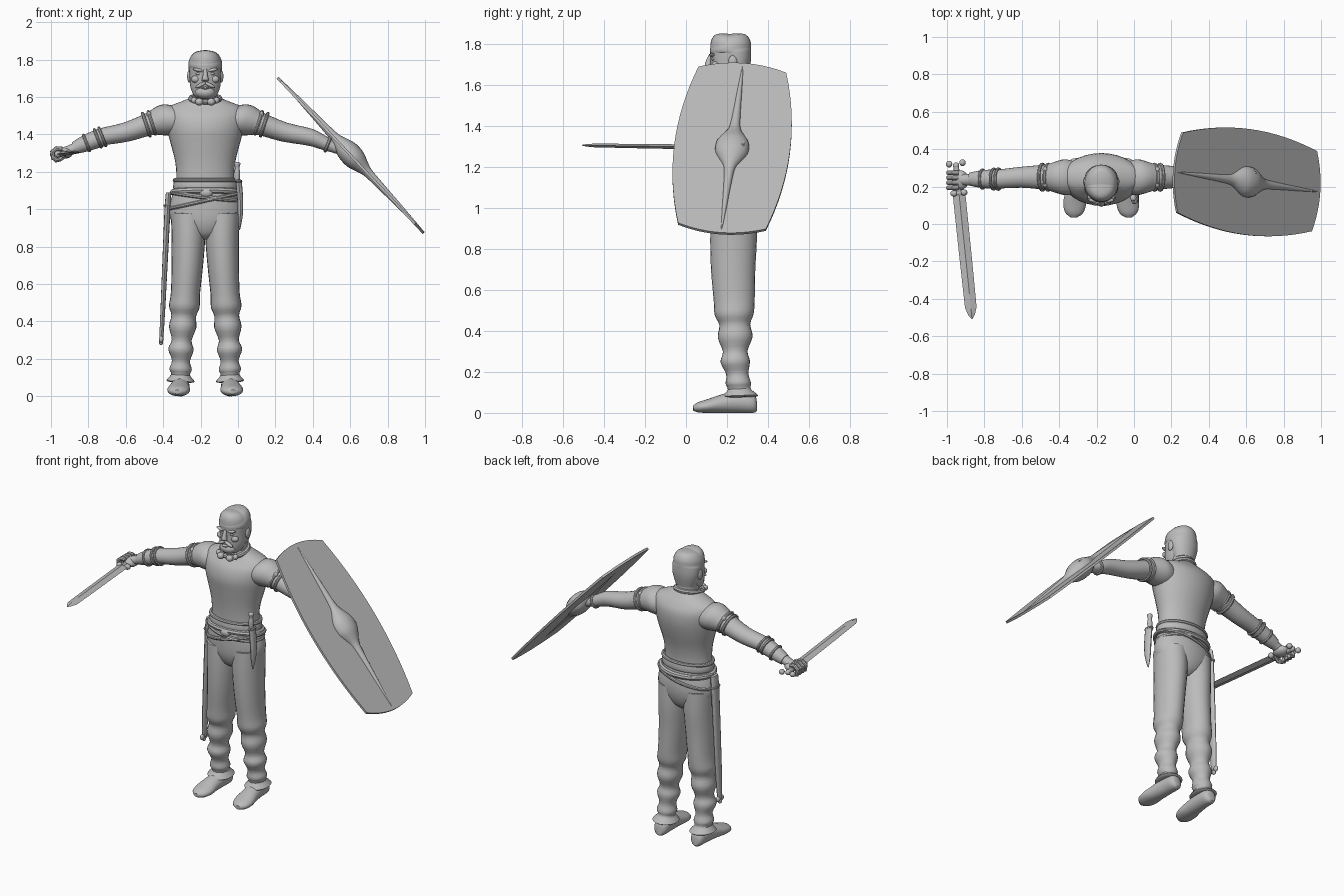
import bpy, bmesh, math
from mathutils import Vector, Matrix

if "Cube" in bpy.data.objects:
    bpy.data.objects.remove(bpy.data.objects["Cube"])

GREY = (0.5, 0.5, 0.5, 1)
grey = bpy.data.materials.new("plain grey")
grey.use_nodes = True
grey.diffuse_color = GREY
grey.node_tree.nodes["Principled BSDF"].inputs["Base Color"].default_value = GREY

CX = -0.175                      # centre line of the body
X, Y, Z = Vector((1, 0, 0)), Vector((0, 1, 0)), Vector((0, 0, 1))


def finish(obj, angle=40):
    bpy.ops.object.select_all(action='DESELECT')
    obj.select_set(True)
    bpy.context.view_layer.objects.active = obj
    if obj.type == 'CURVE':
        bpy.ops.object.convert(target='MESH')
    obj.data.materials.clear()
    obj.data.materials.append(grey)
    bpy.ops.object.shade_smooth_by_angle(angle=math.radians(angle))
    return obj


def mesh_object(name, bm, matrix=None, angle=40):
    bmesh.ops.recalc_face_normals(bm, faces=bm.faces)
    mesh = bpy.data.meshes.new(name)
    bm.to_mesh(mesh)
    bm.free()
    if matrix:
        mesh.transform(matrix)
    obj = bpy.data.objects.new(name, mesh)
    bpy.context.collection.objects.link(obj)
    return finish(obj, angle)


def spline(p, q, r, s, t):
    return 0.5 * (2 * q + (r - p) * t + (2 * p - 5 * q + 4 * r - s) * t * t
                  + (3 * q - p - 3 * r + s) * t ** 3)


def loft(name, rows, ref=X, sides=24, steps=3, matrix=None, angle=40):
    """Skin ellipses along a path; each row is x, y, z, radius on ref, other radius."""
    fine = []
    for i in range(len(rows) - 1):
        four = [rows[max(i - 1, 0)], rows[i], rows[i + 1], rows[min(i + 2, len(rows) - 1)]]
        fine += [[spline(*v, k / steps) for v in zip(*four)] for k in range(steps)]
    fine.append(rows[-1])
    path = (Vector(rows[-1][:3]) - Vector(rows[0][:3])).normalized()
    u = (ref - path * ref.dot(path)).normalized()
    v = path.cross(u)
    turns = [math.tau * k / sides for k in range(sides)]
    bm = bmesh.new()
    rings = [[bm.verts.new(Vector(f[:3]) + u * f[3] * math.cos(t) + v * f[4] * math.sin(t))
              for t in turns] for f in fine]
    for lo, hi in zip(rings, rings[1:]):
        for k in range(sides):
            n = (k + 1) % sides
            bm.faces.new((lo[k], lo[n], hi[n], hi[k]))
    bm.faces.new(rings[0])
    bm.faces.new(rings[-1])
    return mesh_object(name, bm, matrix, angle)


def cord(name, pts, radius, closed=False):
    curve = bpy.data.curves.new(name, 'CURVE')
    curve.dimensions = '3D'
    curve.bevel_depth, curve.bevel_resolution = radius, 2
    curve.use_fill_caps = True
    line = curve.splines.new('POLY')
    line.points.add(len(pts) - 1)
    for point, co in zip(line.points, pts):
        point.co = (*co, 1)
    line.use_cyclic_u = closed
    obj = bpy.data.objects.new(name, curve)
    bpy.context.collection.objects.link(obj)
    return finish(obj)


def ring(name, centre, axis, ref, a, b, radius):
    u = (ref - axis * ref.dot(axis) / axis.length_squared).normalized()
    v = axis.normalized().cross(u)
    turns = [math.tau * k / 28 for k in range(28)]
    pts = [Vector(centre) + u * a * math.cos(t) + v * b * math.sin(t) for t in turns]
    return cord(name, pts, radius, True)


def blob(name, centre, size, turn=None):
    bm = bmesh.new()
    bmesh.ops.create_uvsphere(bm, u_segments=16, v_segments=10, radius=1)
    m = Matrix.Translation(centre) @ (turn or Matrix()) @ Matrix.Diagonal((*size, 1))
    return mesh_object(name, bm, m, 60)


# Torso and neck
loft("tunic", [(CX, y, z, a, b) for z, y, a, b in (
    (1.02, .23, .17, .11), (1.15, .225, .155, .1), (1.25, .228, .16, .108),
    (1.35, .235, .185, .128), (1.43, .238, .205, .14), (1.5, .245, .215, .13),
    (1.545, .25, .2, .1), (1.575, .245, .13, .08), (1.6, .235, .07, .068))], sides=32)
loft("neck", [(CX, .23, z, .066, .068) for z in (1.55, 1.62, 1.68)])
loft("hips", [(CX, y, z, a, b) for z, y, a, b in (
    (.84, .235, .05, .05), (.87, .235, .11, .088), (.93, .235, .178, .112),
    (1, .235, .193, .118), (1.08, .23, .175, .112), (1.13, .226, .155, .1))], sides=32)

# Head
loft("head", [(CX, y, z, a, b) for z, y, a, b in (
    (1.59, .165, .03, .03), (1.605, .175, .058, .053), (1.65, .195, .079, .077),
    (1.7, .209, .083, .093), (1.75, .214, .086, .098), (1.8, .215, .082, .093),
    (1.832, .218, .06, .07), (1.845, .22, .015, .02))], sides=32)
loft("hair", [(CX, y, z, a, b) for z, y, a, b in (
    (1.63, .25, .064, .05), (1.7, .25, .085, .066), (1.755, .235, .09, .083),
    (1.768, .218, .09, .1), (1.8, .218, .086, .097), (1.835, .22, .062, .072),
    (1.848, .22, .015, .02))], sides=32)
loft("nose", [(CX, y, z, a, b) for z, y, a, b in (
    (1.75, .124, .009, .01), (1.715, .112, .013, .015), (1.69, .108, .019, .016),
    (1.682, .116, .012, .008))], sides=12)
blob("chin_beard", (CX, .15, 1.625), (.055, .042, .035))
blob("lower_lip", (CX, .115, 1.648), (.022, .012, .007))
for s, side in ((-1, "right"), (1, "left")):
    tilt = Matrix.Rotation(s * .45, 4, 'Y')
    blob(side + "_moustache", (CX + s * .024, .119, 1.664), (.032, .014, .01), tilt)
    blob(side + "_brow", (CX + s * .037, .128, 1.744), (.031, .013, .009),
         Matrix.Rotation(-s * .2, 4, 'Y'))
    blob(side + "_eye", (CX + s * .036, .133, 1.724), (.015, .01, .007))
    blob(side + "_cheek", (CX + s * .05, .145, 1.695), (.025, .02, .02))
    blob(side + "_ear", (CX + s * .086, .228, 1.71), (.011, .022, .033))

# Neck ring with ball ends
ring("neck_ring", (CX, .215, 1.592), Vector((0, -.2, 1)), X, .078, .088, .014)
for s in (-1, 1):
    blob("neck_ring_ball", (CX + s * .032, .12, 1.574), (.022, .022, .02))
    blob("neck_ring_knob", (CX + s * .06, .138, 1.582), (.016, .017, .017))

# Legs, shoes, arms and arm rings
for s, side in ((-1, "right"), (1, "left")):
    loft(side + "_trouser_leg", [(CX + s * x, y, z, a, b) for z, x, y, a, b in (
        (.98, .09, .232, .095, .11), (.85, .09, .232, .09, .114), (.7, .096, .23, .084, .108),
        (.55, .106, .235, .078, .1), (.48, .112, .235, .082, .095), (.43, .115, .238, .066, .075),
        (.37, .121, .24, .073, .085), (.3, .126, .24, .053, .06), (.25, .13, .24, .068, .072),
        (.19, .13, .25, .048, .054), (.145, .132, .255, .06, .062), (.115, .132, .26, .05, .056),
        (.082, .132, .265, .076, .088), (.074, .132, .262, .05, .06))])
    loft(side + "_shoe", [(CX + s * x, y, z, a, b) for y, x, z, a, b in (
        (.345, .13, .04, .02, .03), (.325, .13, .048, .042, .048), (.25, .132, .053, .048, .053),
        (.17, .138, .044, .054, .044), (.11, .142, .034, .061, .034),
        (.06, .146, .027, .048, .025), (.035, .148, .023, .016, .012))])
    loft(side + "_arm", [(CX + s * x, y, z, a, b) for x, y, z, a, b in (
        (.13, .245, 1.475, .085, .075), (.19, .25, 1.478, .096, .086),
        (.24, .25, 1.472, .085, .08), (.3, .25, 1.455, .068, .061), (.425, .25, 1.412, .056, .052),
        (.56, .24, 1.385, .05, .046), (.635, .24, 1.355, .043, .038),
        (.71, .237, 1.322, .031, .027), (.77, .237, 1.3, .029, .026))], ref=Y)
    along = Vector((s, 0, -.33))
    for off, z in ((.285, 1.462), (.315, 1.452)):
        ring(side + "_upper_arm_ring", (CX + s * off, .25, z), along, Y, .069, .063, .009)
    for y in (.21, .25, .29):
        blob(side + "_arm_ring_stud", (CX + s * .3, y, 1.505), (.013, .015, .016))

# Bracer on the right forearm, ring on the left wrist
loft("bracer", [(CX - x, .24, z, a, a - .003) for x, z, a in (
    (.545, 1.388, .054), (.64, 1.352, .047), (.7, 1.327, .036))], ref=Y)
for off, z, a in ((.55, 1.387, .055), (.575, 1.379, .054), (.635, 1.354, .049)):
    ring("bracer_band", (CX - off, .24, z), Vector((-1, 0, -.4)), Y, a, a - .004, .008)
ring("left_wrist_ring", (CX + .655, .238, 1.346), Vector((1, 0, -.4)), Y, .042, .037, .009)

# Hands gripping along the y direction
for s, side in ((-1, "right"), (1, "left")):
    hx = CX + s * .765
    blob(side + "_palm", (hx - s * .012, .235, 1.3), (.045, .052, .03))
    for k in range(4):
        y = .193 + k * .027
        curl = ((0, .024), (.03, .027), (.053, .008), (.048, -.025), (.018, -.034))
        cord(side + "_finger", [(hx + s * dx, y, 1.298 + dz) for dx, dz in curl], .0125)
    cord(side + "_thumb", [(hx - s * .02, .19, 1.29), (hx + s * .012, .178, 1.268),
                           (hx + s * .035, .2, 1.262)], .013)

# Sword
grip, tip = Vector((-.95, .3, 1.293)), Vector((-.866, -.508, 1.305))
aim = (tip - grip).normalized()
cross = aim.cross(Z).normalized()


def on_sword(t, a, b):
    return (*(grip + aim * t), a, b)


loft("sword_blade", [on_sword(t, a, b) for t, a, b in (
    (.13, .034, .012), (.5, .033, .011), (.75, .031, .009), (.79, .018, .006),
    (.812, .002, .002))], sides=4, steps=1, angle=20)
loft("sword_grip", [on_sword(t, .015, .015) for t in (-.02, .07, .15)])
for k in (-1, 0, 1):
    blob("pommel_lobe", grip + cross * k * .036 - aim * .012 * (1 + abs(k)), (.017, .018, .017))
    blob("guard_lobe", grip + aim * .135 + cross * k * .026, (.02, .017, .018))

# Shield, built flat and then leaned on the left hand
up = Vector((-.685, .095, .728)).normalized()
face = Vector((.728, 0, .685)).normalized()
lean = Matrix((up.cross(face), up, face)).transposed().to_4x4()
lean.translation = Vector((.602, .225, 1.288))
HALF, END = .525, .215
steps = [k / 8 - 1 for k in range(16)]
side_pts = [(END + .068 * (1 - t * t), HALF * t) for t in steps]
end_pts = [(-END * t, HALF + .045 * (1 - t * t)) for t in steps]
half_rim = side_pts + end_pts
bm = bmesh.new()
plate = bm.faces.new([bm.verts.new((k * x, k * y, -.007)) for k in (1, -1) for x, y in half_rim])
extra = bmesh.ops.extrude_face_region(bm, geom=[plate])
bmesh.ops.translate(bm, vec=(0, 0, .014),
                    verts=[v for v in extra["geom"] if isinstance(v, bmesh.types.BMVert)])
mesh_object("shield_board", bm, lean)
spine = [(.55, .003, .004), (.4, .011, .012), (.22, .02, .02), (.13, .029, .026),
         (.08, .055, .042), (.04, .077, .056)]
rows = [(-u, a, b) for u, a, b in spine] + [(0, .083, .06)] + spine[::-1]
loft("shield_spine_boss", [(0, u, .004, a, b) for u, a, b in rows], matrix=lean)

# Belt, sash and knot
loft("belt", [(CX, .228, z, a, a * .66) for z, a in (
    (1.105, .165), (1.115, .172), (1.15, .168), (1.16, .16))], sides=32, steps=2)
ring("belt_upper_roll", (CX, .228, 1.155), Z, X, .163, .108, .011)
ring("sash_roll", (CX, .23, 1.09), Vector((0, .1, 1)), X, .172, .114, .017)
ring("sash_lower_roll", (CX, .23, 1.07), Vector((.12, -.05, 1)), X, .178, .116, .012)
blob("sash_knot", (CX + .005, .115, 1.088), (.036, .02, .025))
ring("scabbard_strap", (CX, .232, 1.045), Vector((-.22, 0, 1)), X, .192, .12, .01)

# Scabbard on the right hip
loft("scabbard", [(x, .24, z, a, b) for x, z, a, b in (
    (-.37, 1.09, .014, .032), (-.377, 1.0, .016, .036), (-.4, .5, .013, .03),
    (-.409, .33, .011, .022), (-.411, .3, .009, .012))], sides=12, steps=2)
for y in (.222, .258):
    blob("scabbard_tip_lobe", (-.411, y, .305), (.012, .016, .018))
blob("scabbard_tip", (-.412, .24, .287), (.011, .014, .014))
ring("scabbard_band", (-.376, .24, 1.02), Z, X, .017, .038, .006)

# Dagger on the left hip
loft("dagger_sheath", [(x, .14, z, a, b) for x, z, a, b in (
    (.004, 1.15, .016, .028), (.012, 1.05, .016, .028), (.012, .96, .013, .022),
    (.008, .89, .003, .004))], sides=12, steps=2)
loft("dagger_grip", [(-.004, .14, z, a, a) for z, a in (
    (1.14, .012), (1.19, .016), (1.22, .012), (1.245, .017), (1.252, .008))], sides=12)
ring("dagger_guard", (.003, .14, 1.15), Z, X, .012, .026, .008)
